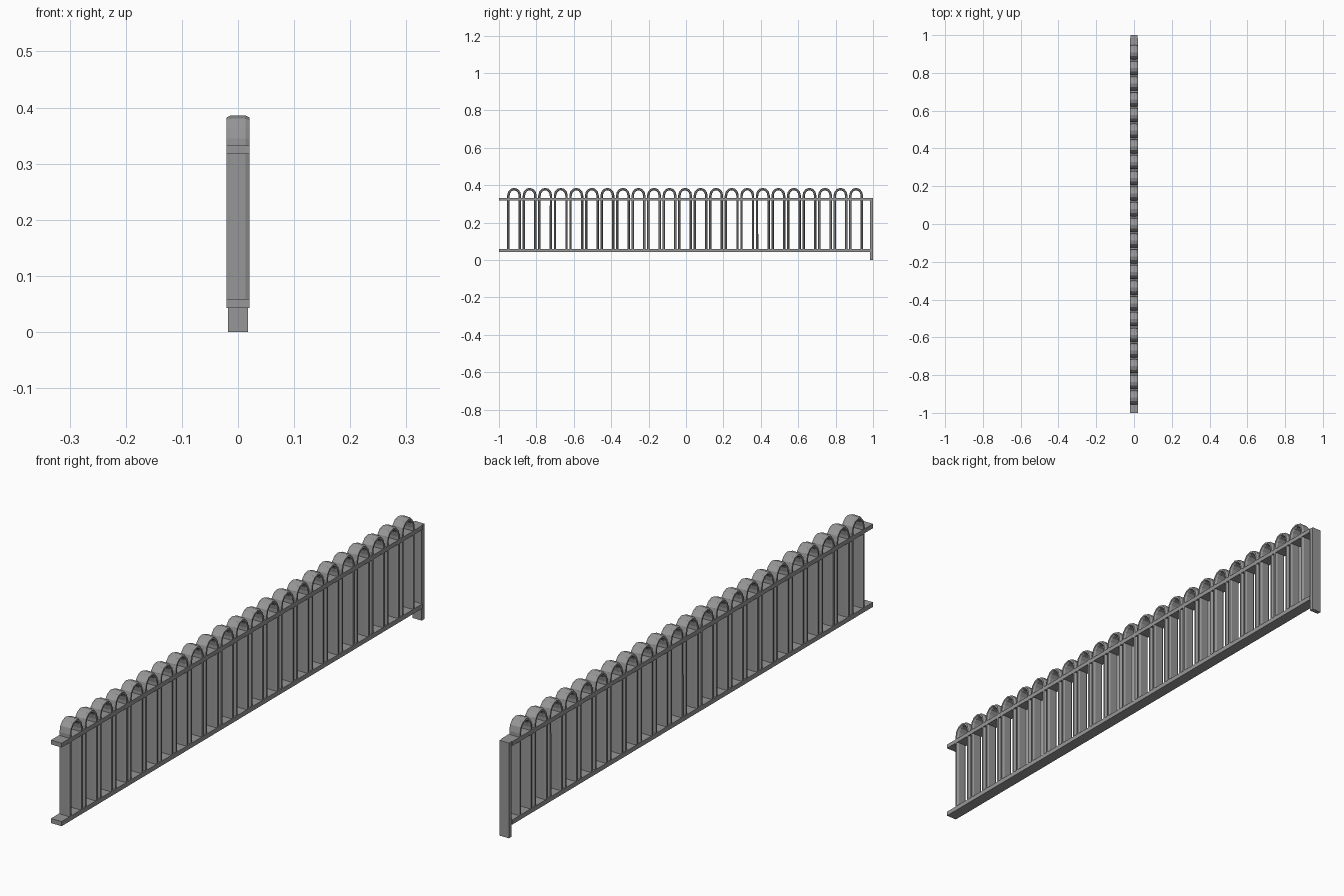
import bpy, bmesh, math
from mathutils import Vector

cube = bpy.data.objects.get("Cube")
if cube:
    bpy.data.objects.remove(cube)

metal = bpy.data.materials.new("grey metal")
metal.use_nodes = True
GREY = (0.31, 0.31, 0.31, 1)
metal.diffuse_color = GREY
metal.node_tree.nodes["Principled BSDF"].inputs["Base Color"].default_value = GREY


def finish(name, bm):
    bmesh.ops.recalc_face_normals(bm, faces=bm.faces)
    mesh = bpy.data.meshes.new(name)
    bm.to_mesh(mesh)
    bm.free()
    mesh.materials.append(metal)
    obj = bpy.data.objects.new(name, mesh)
    bpy.context.collection.objects.link(obj)
    return obj


def box(name, half_x, y0, y1, z0, z1):
    bm = bmesh.new()
    bmesh.ops.create_cube(bm, size=1)
    for v in bm.verts:
        v.co = (v.co.x * 2 * half_x,
                (y0 + y1) / 2 + v.co.y * (y1 - y0),
                (z0 + z1) / 2 + v.co.z * (z1 - z0))
    return finish(name, bm)


def hoop(name, first_y):
    # path of one upside-down U, in the y-z plane
    foot, spring, ry, rz, steps = 0.05, 0.344, 0.0308, 0.0355, 6
    arc = [math.pi * (1 - i / steps) for i in range(steps + 1)]
    path = [Vector((0, -ry, foot))]
    path += [Vector((0, ry * math.cos(a), spring + rz * math.sin(a))) for a in arc]
    path.append(Vector((0, ry, foot)))
    # flattened octagonal bar, as (across x, thickness)
    corner = [(0.0205, 0.003), (0.0135, 0.0065)]
    section = corner + [(-x, t) for x, t in reversed(corner)]
    section += [(-x, -t) for x, t in section]
    bm = bmesh.new()
    rings = []
    for i, p in enumerate(path):
        d0 = (p - path[max(i - 1, 0)]).normalized()
        d1 = (path[min(i + 1, len(path) - 1)] - p).normalized()
        tangent = (d0 + d1).normalized()
        normal = Vector((0, -tangent.z, tangent.y))
        rings.append([bm.verts.new(p + Vector((x, first_y, 0)) + normal * t)
                      for x, t in section])
    n = len(section)
    for a, b in zip(rings, rings[1:]):
        for k in range(n):
            bm.faces.new((a[k], a[(k + 1) % n], b[(k + 1) % n], b[k]))
    bm.faces.new(rings[0])
    bm.faces.new(rings[-1])
    return finish(name, bm)


# Row of hooped bars
hoops = hoop("hooped_bars", -0.919)
row = hoops.modifiers.new("row", "ARRAY")
row.count = 23
row.use_relative_offset = False
row.use_constant_offset = True
row.constant_offset_displace = (0, 0.0831, 0)

# Rails and the single end post
box("lower_rail", 0.0205, -1, 0.985, 0.043, 0.059)
box("upper_rail", 0.0205, -1, 0.985, 0.317, 0.332)
box("end_post", 0.018, 0.985, 1, 0, 0.332)
